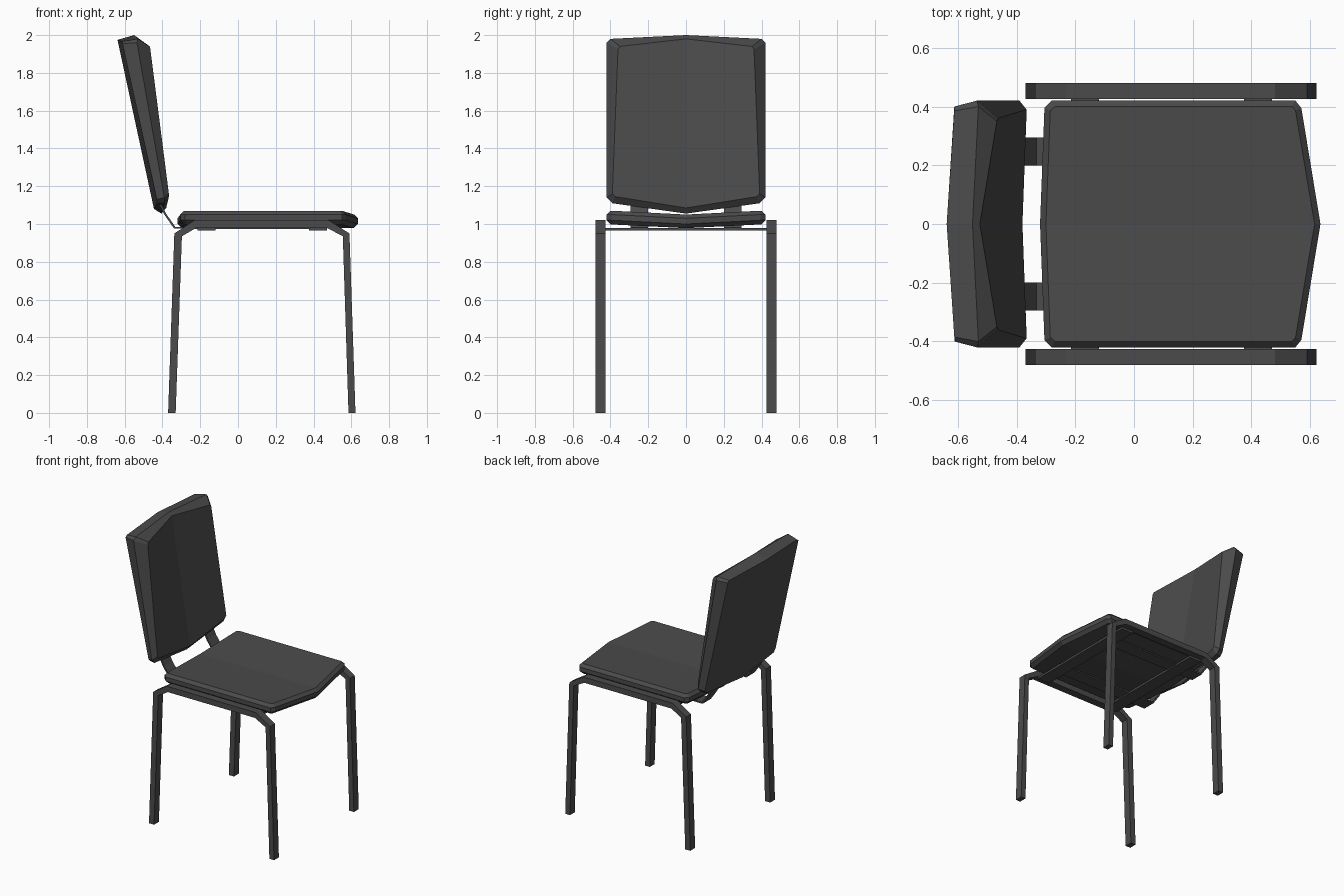
import bpy, bmesh

if "Cube" in bpy.data.objects:
    bpy.data.objects.remove(bpy.data.objects["Cube"])

mat = bpy.data.materials.new("dark_grey")
mat.diffuse_color = (0.07, 0.07, 0.07, 1)
mat.use_nodes = True
mat.node_tree.nodes["Principled BSDF"].inputs["Base Color"].default_value = mat.diffuse_color


def loft(name, rings, halves=False):
    """Skin closed rings together; halves folds both end caps along y = 0."""
    bm = bmesh.new()
    loops = [[bm.verts.new(p) for p in ring] for ring in rings]
    n = len(loops[0])
    for a, b in zip(loops, loops[1:]):
        for i in range(n):
            j = (i + 1) % n
            bm.faces.new((a[i], a[j], b[j], b[i]))
    for cap in (loops[0], loops[-1]):
        if halves:
            h = n // 2
            bm.faces.new(cap[:h + 1])
            bm.faces.new(cap[h:] + cap[:1])
        else:
            bm.faces.new(cap)
    bmesh.ops.recalc_face_normals(bm, faces=bm.faces)
    me = bpy.data.meshes.new(name)
    bm.to_mesh(me)
    bm.free()
    me.materials.append(mat)
    ob = bpy.data.objects.new(name, me)
    bpy.context.collection.objects.link(ob)
    return ob


def mirror_ring(half):
    """Half outline from centre to centre, completed on the -y side."""
    return half + [(x, -y, z) for x, y, z in half[-2:0:-1]]


def seat_ring(inset, z_edge, sag=0.02):
    i, ze = inset, z_edge
    return mirror_ring([
        (-0.32 + i, 0, ze - sag), (-0.305 + i, 0.395 - i * .4, ze),
        (-0.28 + i * .6, 0.42 - i, ze), (0.55 - i * .6, 0.42 - i, ze),
        (0.57 - i, 0.395 - i * .4, ze), (0.635 - i, 0, ze - sag)])


def strip(name, pairs, y0, y1):
    """Flat bar from (outer, inner) point pairs in xz, between y0 and y1."""
    return loft(name, [[(o[0], y0, o[1]), (o[0], y1, o[1]),
                        (i[0], y1, i[1]), (i[0], y0, i[1])] for o, i in pairs])


# seat cushion with a shallow centre fold
loft("seat", [seat_ring(0.022, 0.998), seat_ring(0, 1.02),
              seat_ring(0, 1.05), seat_ring(0.02, 1.07)], halves=True)

# backrest: front face, widest rim, back face
front = [(-.38, 0, 1.085), (-.366, .375, 1.145), (-.366, .39, 1.16),
         (-.464, .36, 1.925), (-.467, .35, 1.94), (-.525, 0, 1.98)]
rim = [(-.405, 0, 1.055), (-.39, .39, 1.11), (-.39, .42, 1.14),
       (-.535, .42, 1.96), (-.53, .4, 1.98), (-.55, 0, 2.0)]
back = [(-.445, 0, 1.08), (-.43, .38, 1.11), (-.43, .4, 1.13),
        (-.612, .4, 1.955), (-.612, .385, 1.967), (-.638, 0, 1.975)]
loft("backrest", [mirror_ring(r) for r in (front, rim, back)], halves=True)

# side frames with legs, and the strips carrying the backrest
frame = [((-.37, 0), (-.33, 0)), ((-.337, .95), (-.297, .935)),
         ((-.23, 1.02), (-.22, .98)), ((.48, 1.02), (.47, .98)),
         ((.59, .95), (.555, .935)), ((.622, 0), (.585, 0))]
support = [((-.425, 1.12), (-.415, 1.125)), ((-.39, 1.05), (-.381, 1.055)),
           ((-.338, .975), (-.332, .985)), ((.47, .972), (.47, .982))]
for side, s in (("left", 1), ("right", -1)):
    strip(side + "_leg_frame", frame, s * 0.425, s * 0.48)
    strip(side + "_back_support", support, s * 0.2, s * 0.295)

# cross bars under the seat
for label, x in (("rear", -0.215), ("front", 0.375)):
    strip(label + "_cross_bar", [((x, .98), (x, .965)),
                                 ((x + .095, .98), (x + .095, .965))], -.435, .435)
